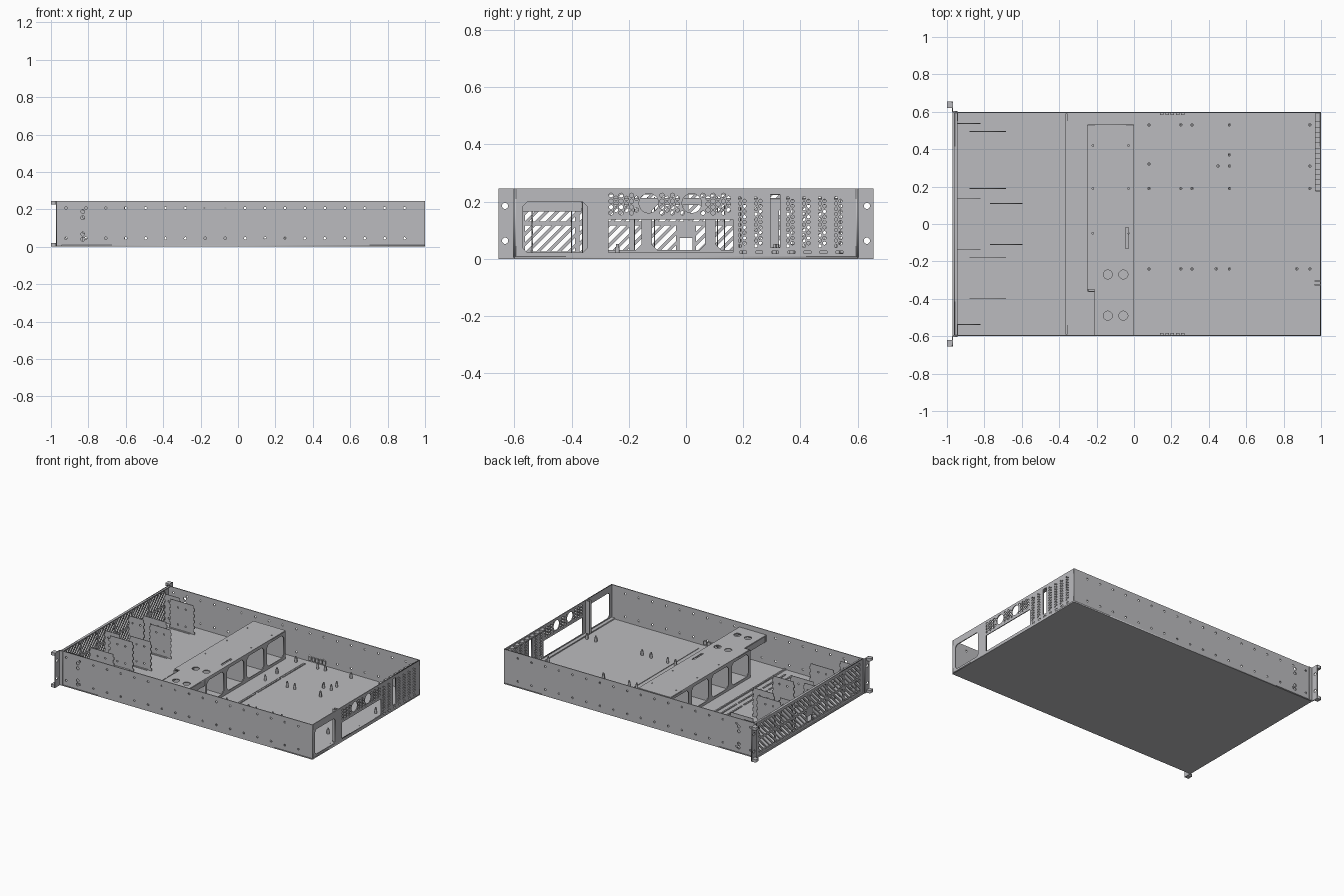
import bpy, math
from mathutils import Matrix

cube = bpy.data.objects.get("Cube")
if cube:
    bpy.data.objects.remove(cube)

steel = bpy.data.materials.new("light_grey_steel")
steel.use_nodes = True
GREY = (0.50, 0.50, 0.52, 1)
steel.diffuse_color = GREY
steel.node_tree.nodes["Principled BSDF"].inputs["Base Color"].default_value = GREY

T = 0.006          # sheet thickness
TOP = 0.245        # chassis height
W = 0.6            # half width

# Local sheet axes: u, v in the sheet, n through it
FRAMES = {
    "x": ((0, 1, 0), (0, 0, 1), (1, 0, 0)),
    "y": ((1, 0, 0), (0, 0, 1), (0, -1, 0)),
    "z": ((1, 0, 0), (0, 1, 0), (0, 0, 1)),
}


def rect(u0, u1, v0, v1, c=0):
    """Rectangle with optional chamfered corners."""
    if not c:
        return [(u0, v0), (u1, v0), (u1, v1), (u0, v1)]
    return [(u0 + c, v0), (u1 - c, v0), (u1, v0 + c), (u1, v1 - c),
            (u1 - c, v1), (u0 + c, v1), (u0, v1 - c), (u0, v0 + c)]


def ring(u, v, r, n=8):
    return [(u + r * math.cos(math.tau * (i + .5) / n),
             v + r * math.sin(math.tau * (i + .5) / n)) for i in range(n)]


def sheet(name, axis, pos, outline, holes=(), thick=T):
    """Flat metal sheet with cut-outs, centred on pos along its axis."""
    curve = bpy.data.curves.new(name, "CURVE")
    curve.dimensions = "2D"
    curve.fill_mode = "BOTH"
    curve.extrude = thick / 2
    for loop in [outline, *holes]:
        spline = curve.splines.new("POLY")
        spline.points.add(len(loop) - 1)
        for p, (u, v) in zip(spline.points, loop):
            p.co = (u, v, 0, 1)
        spline.use_cyclic_u = True
    temp = bpy.data.objects.new(name + "_outline", curve)
    bpy.context.collection.objects.link(temp)
    graph = bpy.context.evaluated_depsgraph_get()
    mesh = bpy.data.meshes.new_from_object(temp.evaluated_get(graph))
    bpy.data.objects.remove(temp)
    u, v, n = FRAMES[axis]
    mesh.transform(Matrix((u, v, n)).transposed().to_4x4())
    mesh.materials.clear()
    mesh.materials.append(steel)
    obj = bpy.data.objects.new(name, mesh)
    obj.location = [pos * c for c in map(abs, n)]
    bpy.context.collection.objects.link(obj)
    return obj


def box(name, x0, x1, y0, y1, z0, z1):
    return sheet(name, "z", (z0 + z1) / 2, rect(x0, x1, y0, y1), thick=z1 - z0)


def clip(poly, axis, limit, sign):
    """Keep the part of a polygon on one side of a line."""
    out = []
    for a, b in zip(poly, poly[1:] + poly[:1]):
        da, db = sign * (a[axis] - limit), sign * (b[axis] - limit)
        if da >= 0:
            out.append(a)
        if da * db < 0:
            t = da / (da - db)
            out.append((a[0] + t * (b[0] - a[0]), a[1] + t * (b[1] - a[1])))
    return out


def slanted_slots(u0, u1, v0, v1, pitch=0.036, width=0.021):
    """Diagonal ventilation slots filling a rectangle."""
    slots, h = [], v1 - v0
    u = u0 - h
    while u < u1:
        p = [(u, v0), (u + width, v0), (u + width + h, v1), (u + h, v1)]
        p = clip(clip(p, 0, u0, 1), 0, u1, -1)
        if len(p) > 2 and max(q[0] for q in p) - min(q[0] for q in p) > 0.008:
            slots.append(p)
        u += pitch
    return slots


def dots(u0, u1, v0, v1, pitch, r, skip=lambda u, v: False):
    """Staggered round perforations."""
    found, col, u = [], 0, u0
    while u <= u1 + 1e-4:
        v = v0 + (col % 2) * pitch / 2
        while v <= v1:
            if not skip(u, v):
                found.append(ring(u, v, r, 6))
            v += pitch
        u += pitch * 0.87
        col += 1
    return found


# Floor pan with raised panels and cross ribs
box("floor_pan", -0.97, 1, -W, W, 0, 0.008)
for i, (a, b) in enumerate([(-0.94, -0.46), (-0.36, 0.13), (0.275, 0.965)]):
    box(f"floor_panel_{i}", a, b, -0.54, 0.55, 0.008, 0.012)
for i, x in enumerate((-0.45, -0.405, 0.14)):
    for j in range(4):
        y = -0.53 + j * 0.275
        box(f"floor_rib_{i}_{j}", x - 0.005, x + 0.005, y, y + 0.25, 0.008, 0.014)
box("floor_crossbar", -0.365, -0.355, -0.59, 0.59, 0.008, 0.018)

# Side walls with screw holes, front overlays and rack ears
screws = [ring(-0.92 + 0.1065 * i, z, 0.007) for i in range(18) for z in (0.045, 0.207)]
screws += [ring(-0.83, z, 0.011) for z in (0.04, 0.068, 0.155, 0.188)]
for side, s in (("left", 1), ("right", -1)):
    sheet(f"side_wall_{side}", "y", s * (W - T / 2), rect(-0.97, 1, 0.008, TOP), screws)
    sheet(f"front_overlay_{side}", "y", s * (W + 0.002), rect(-0.97, -0.945, 0.004, TOP), thick=0.004)
    lo, hi = sorted((s * 0.6, s * 0.655))
    sheet(f"rack_ear_{side}", "x", -0.97, rect(lo, hi, 0, TOP),
          [ring(s * 0.632, z, 0.011, 12) for z in (0.063, 0.185)])
    lo, hi = sorted((s * 0.62, s * 0.655))
    for end, z in (("lower", 0), ("upper", TOP - 0.02)):
        box(f"ear_lip_{side}_{end}", -1, -0.97, lo, hi, z, z + 0.02)
    for i in range(5):
        x = 0.14 + 0.028 * i
        box(f"wall_louver_{side}_{i}", x, x + 0.018, s * 0.588 - 0.006, s * 0.588 + 0.006, 0.02, 0.045)

# Front grille: two rows of slanted slots with a small service window
slots = []
cells = 6
cw = 1.14 / cells
for c in range(cells):
    a = -0.57 + c * cw + 0.008
    b = a + cw - 0.016
    for z0, z1 in ((0.025, 0.116), (0.13, 0.225)):
        if z0 < 0.1 and a < 0.03 and b > -0.03:
            a2, b2 = (a, -0.035) if a < -0.1 else (0.035, b)
            slots += slanted_slots(a2, b2, z0, z1)
        else:
            slots += slanted_slots(a, b, z0, z1)
slots.append(rect(-0.023, 0.023, 0.03, 0.072))
sheet("front_grille", "x", -0.96, rect(-0.594, 0.594, 0.008, TOP), slots)
box("front_top_lip", -0.96, -0.945, -0.594, 0.594, TOP - 0.005, TOP)
box("front_bottom_lip", -0.96, -0.94, -0.594, 0.594, 0.008, 0.02)

# Drive bay divider plates with stepped ends and folded feet
def divider(name, y, x0, x1, foot=True):
    s, n = 0.008, 5
    dz = 0.205 / (2 * n)
    right = [(x1 - (s if i % 2 else 0), 0.01 + dz * (i + k)) for i in range(2 * n) for k in (0, 1)]
    left = [(x0 + (s if i % 2 else 0), 0.01 + dz * (i + k)) for i in range(2 * n) for k in (0, 1)]
    xm = (x0 + x1) / 2
    holes = [ring(xm + d, z, 0.006) for d in (-0.03, 0.03) for z in (0.05, 0.17)]
    sheet(name, "y", y, right + left[::-1], holes, 0.004)
    if foot:
        box(name + "_foot", x0, x1 - 0.03, y - 0.012, y + 0.006, 0.012, 0.016)


for i, y in enumerate((0.495, 0.19, -0.18, -0.40)):
    divider(f"drive_divider_{i}", y, -0.88, -0.685)
for i, s in enumerate((1, -1)):
    divider(f"centre_divider_{i}", s * 0.11, -0.77, -0.595)
    divider(f"front_bracket_{i}", s * 0.135, -0.95, -0.82, False)
    divider(f"outer_bracket_{i}", s * 0.537, -0.95, -0.82, False)

# Fan bridge: cover plate, two open frames and dividers
cover = [(-0.25, 0.53), (-0.25, -0.35), (-0.21, -0.35), (-0.21, -0.58), (0, -0.58), (0, 0.53)]
cover_holes = [ring(x, y, 0.024, 20) for x in (-0.14, -0.057) for y in (-0.27, -0.49)]
cover_holes += [ring(x, y, 0.005) for x in (-0.22, -0.03) for y in (-0.05, 0.19, 0.42)]
cover_holes.append(rect(-0.045, -0.03, -0.13, -0.02))
sheet("fan_bridge_cover", "z", 0.209, cover, cover_holes)
bays = [-0.36 + 0.2225 * i for i in range(5)]
windows = [rect(a + 0.018, b - 0.018, 0.03, 0.188, 0.02) for a, b in zip(bays, bays[1:])]
for name, x in (("rear", -0.004), ("front", -0.246)):
    sheet(f"fan_frame_{name}", "x", x, rect(-0.362, 0.532, 0.01, 0.206), windows)
for i, y in enumerate(bays):
    sheet(f"fan_divider_{i}", "y", y, rect(-0.243, -0.007, 0.01, 0.206))
for name, x in (("front", -0.207), ("rear", -0.004)):
    sheet(f"bridge_lip_{name}", "x", x, rect(-0.58, -0.365, 0.165, 0.206))
box("bridge_wall_bracket", -0.21, 0, -0.594, -0.58, 0.165, 0.212)

# Rear panel: supply opening, perforated vents, board window, card slots
vents = [(-0.13, 0.194), (0.02, 0.194)]
VR = 0.034
near_vent = lambda u, v: any(math.hypot(u - a, v - b) < VR + 0.012 for a, b in vents)
holes = [rect(-0.57, -0.345, 0.022, 0.198, 0.015), rect(-0.27, 0.165, 0.022, 0.137)]
holes += [ring(*v, VR, 24) for v in vents]
holes += dots(-0.262, 0.16, 0.16, 0.23, 0.0205, 0.008, near_vent)
slot_ys = [0.2 + 0.056 * i for i in range(7)]
for i, y in enumerate(slot_ys):
    if i == 2:
        holes.append(rect(y - 0.017, y + 0.017, 0.04, 0.225))
    else:
        holes += dots(y - 0.012, y + 0.013, 0.045, 0.215, 0.0185, 0.0062)
    holes.append(rect(y - 0.012, y + 0.012, 0.018, 0.027))
sheet("rear_panel", "x", 1 - T / 2, rect(-0.594, 0.594, 0.008, TOP), holes)
for i, y in enumerate(slot_ys):
    box(f"card_slot_tab_{i}", 0.968, 0.994, y - 0.02, y + 0.012, 0.228, 0.236)
box("card_slot_ledge", 0.97, 0.994, 0.175, 0.594, 0.222, 0.227)
box("rear_floor_flange", 0.97, 0.994, -0.594, 0.594, 0.008, 0.016)
for i, y in enumerate((-0.325, -0.305)):
    box(f"supply_post_{i}", 0.965, 0.994, y - 0.003, y + 0.003, 0.008, TOP)

# Board standoffs
spots = [(x, y) for x in (0.08, 0.25, 0.31, 0.51, 0.94) for y in (0.53, 0.19, -0.24)]
spots += [(0.08, 0.32), (0.45, 0.31), (0.51, 0.31), (0.51, 0.37), (0.94, 0.31), (0.44, -0.24), (0.87, -0.24)]
for i, (x, y) in enumerate(spots):
    sheet(f"standoff_{i}", "z", 0.025, ring(x, y, 0.009, 8), thick=0.032)
    sheet(f"standoff_stud_{i}", "z", 0.046, ring(x, y, 0.005, 6), thick=0.012)
